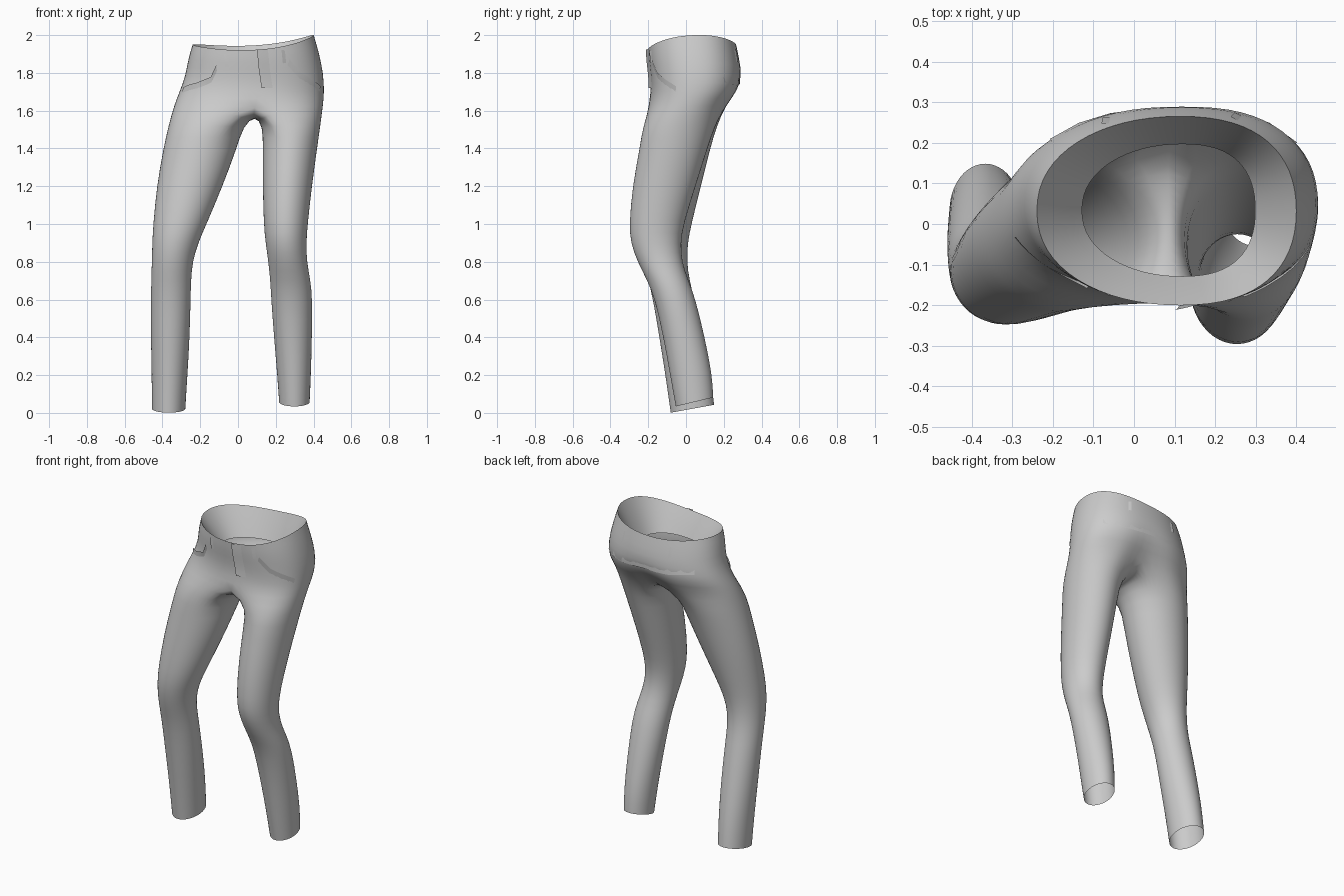
import bpy, bmesh
from math import sin, cos, pi, radians
from mathutils import Vector
from mathutils.bvhtree import BVHTree

cube = bpy.data.objects.get("Cube")
if cube:
    bpy.data.objects.remove(cube)

cloth = bpy.data.materials.new("grey_cloth")
cloth.use_nodes = True
GREY = (0.6, 0.6, 0.6, 1)
cloth.diffuse_color = GREY
bsdf = next(n for n in cloth.node_tree.nodes if n.type == 'BSDF_PRINCIPLED')
bsdf.inputs["Base Color"].default_value = GREY
bsdf.inputs["Roughness"].default_value = 0.8


def finish(bm, name, subdivide=True):
    bmesh.ops.recalc_face_normals(bm, faces=bm.faces)
    mesh = bpy.data.meshes.new(name)
    bm.to_mesh(mesh)
    bm.free()
    mesh.materials.append(cloth)
    for poly in mesh.polygons:
        poly.use_smooth = True
    obj = bpy.data.objects.new(name, mesh)
    bpy.context.collection.objects.link(obj)
    if subdivide:
        mod = obj.modifiers.new("smooth", 'SUBSURF')
        mod.levels = mod.render_levels = 1
    return obj


def skin(bm, a, b):
    for i in range(len(a)):
        j = (i + 1) % len(a)
        bm.faces.new((a[i], a[j], b[j], b[i]))


def power(v, e):
    return abs(v) ** e * (1 if v > 0 else -1)


HALF = 16


def hip_ring(bm, z, x0, x1, y0, y1, rim=0.0, cleft=0.0):
    """Ring from the centre front, round the left side to the back and on."""
    ring = []
    for i in range(2 * HALF):
        a = -pi / 2 + pi * i / HALF
        u, v = power(cos(a), 0.9), power(sin(a), 0.9)
        x = (x0 + x1) / 2 + (x1 - x0) / 2 * u + 0.035 * (1 - u * u)
        y = (y0 + y1) / 2 + (y1 - y0) / 2 * v
        if v > 0:
            y -= cleft * max(0, 1 - abs(u) * 2.5)
        dz = rim * (0.025 * u + 0.04 * u * u + 0.012 * v)
        ring.append(bm.verts.new((x, y, z + dz)))
    return ring


def leg_ring(bm, side, count, z, x0, x1, y0, y1, tilt=0.0):
    ring = []
    for i in range(count):
        a = radians(-120 + 360 * i / count)
        ring.append(bm.verts.new(((x0 + x1) / 2 + side * (x1 - x0) / 2 * cos(a),
                                  (y0 + y1) / 2 + (y1 - y0) / 2 * sin(a),
                                  z + tilt * sin(a))))
    return ring


# Trousers: hips split into two legs along a crotch seam
RIM = (1.935, -0.242, 0.402, -0.202, 0.267, 1.0)
bm = bmesh.new()
hips = [hip_ring(bm, *RIM),
        hip_ring(bm, 1.87, -0.265, 0.43, -0.2, 0.282, 0.6),
        hip_ring(bm, 1.78, -0.28, 0.454, -0.187, 0.298, 0.2),
        hip_ring(bm, 1.70, -0.312, 0.458, -0.187, 0.287, 0, 0.02),
        hip_ring(bm, 1.63, -0.34, 0.452, -0.2, 0.23, 0, 0.05)]
for a, b in zip(hips, hips[1:]):
    skin(bm, a, b)

base = hips[-1]
front, back = base[0], base[HALF]
seam = []
for k in range(1, 8):
    p = front.co.lerp(back.co, k / 8)
    p.z -= 0.055 * sin(pi * k / 8) ** 0.6
    seam.append(bm.verts.new(p))

# Rows: height, x range, y range
LEFT = [(1.52, 0.13, 0.437, -0.23, 0.155), (1.4, 0.13, 0.42, -0.247, 0.115),
        (1.2, 0.13, 0.392, -0.285, 0.052), (1.0, 0.135, 0.37, -0.302, -0.012),
        (0.9, 0.145, 0.362, -0.295, -0.027), (0.8, 0.16, 0.365, -0.258, -0.022),
        (0.7, 0.17, 0.385, -0.205, 0.015), (0.6, 0.175, 0.395, -0.165, 0.052),
        (0.4, 0.19, 0.392, -0.12, 0.1), (0.2, 0.207, 0.387, -0.085, 0.14),
        (0.058, 0.217, 0.38, -0.055, 0.145, 0.024)]
RIGHT = [(1.52, -0.37, 0.03, -0.215, 0.165), (1.4, -0.397, -0.005, -0.22, 0.13),
         (1.2, -0.432, -0.08, -0.237, 0.08), (1.0, -0.45, -0.165, -0.252, 0.03),
         (0.9, -0.455, -0.21, -0.248, 0.01), (0.8, -0.457, -0.24, -0.23, 0.005),
         (0.7, -0.46, -0.248, -0.2, 0.02), (0.6, -0.462, -0.25, -0.175, 0.045),
         (0.4, -0.462, -0.255, -0.142, 0.09), (0.2, -0.458, -0.267, -0.11, 0.132),
         (0.022, -0.456, -0.278, -0.082, 0.15, 0.021)]
for side, rows in ((1, LEFT), (-1, RIGHT)):
    loop = [base[(side * i) % (2 * HALF)] for i in range(HALF + 1)] + seam[::-1]
    for row in rows:
        ring = leg_ring(bm, side, len(loop), *row)
        skin(bm, loop, ring)
        loop = ring
trousers = finish(bm, "trousers")

# Inner lining sloping in from the waist rim
bm = bmesh.new()
lining = [hip_ring(bm, *RIM),
          hip_ring(bm, 1.86, -0.185, 0.35, -0.165, 0.232, 0.5),
          hip_ring(bm, 1.78, -0.13, 0.3, -0.13, 0.198)]
for a, b in zip(lining, lining[1:]):
    skin(bm, a, b)
finish(bm, "waist_lining")

# Sewn details laid onto the cloth
bpy.context.view_layer.update()
surface = BVHTree.FromObject(trousers, bpy.context.evaluated_depsgraph_get())


def on_cloth(p, lift):
    co, normal, _, _ = surface.find_nearest(Vector(p))
    out = Vector((co.x - 0.08, co.y - 0.04, 0))
    return co + normal * (lift if normal.dot(out) > 0 else -lift)


def patch(name, path, offset, lift=0.005, steps=4):
    """Thin strip along a path, widened by an offset vector."""
    bm = bmesh.new()
    pts = [Vector(a).lerp(Vector(b), s / steps)
           for a, b in zip(path, path[1:]) for s in range(steps)] + [Vector(path[-1])]
    rows = []
    for p in pts:
        edge = [on_cloth(p + Vector(offset) * t, lift * (1 - t)) for t in (0, 0.5, 1)]
        rows.append([bm.verts.new(q) for q in edge])
    for a, b in zip(rows, rows[1:]):
        for i in range(2):
            bm.faces.new((a[i], a[i + 1], b[i + 1], b[i]))
    finish(bm, name, False)


patch("fly_flap", [(0.1, -0.22, 1.925), (0.11, -0.21, 1.82), (0.125, -0.2, 1.72)],
      (0.06, 0, 0), 0.012)
patch("left_pocket_lip", [(0.28, -0.2, 1.87), (0.34, -0.16, 1.80), (0.45, -0.06, 1.73)],
      (-0.01, 0, -0.03))
patch("right_pocket_lip", [(-0.12, -0.17, 1.84), (-0.15, -0.16, 1.78),
                           (-0.22, -0.11, 1.75), (-0.31, -0.04, 1.73)],
      (0, 0, -0.03), 0.008)
patch("back_yoke", [(-0.2, 0.2, 1.75), (0.09, 0.32, 1.73), (0.4, 0.2, 1.75)],
      (0, 0, 0.03), 0.004)
for name, x, y, z in (("front_right_loop", -0.075, -0.2, 1.83),
                      ("front_left_loop", 0.24, -0.2, 1.85),
                      ("back_right_loop", -0.08, 0.27, 1.84),
                      ("back_left_loop", 0.25, 0.28, 1.86)):
    patch(name, [(x, y, z), (x - 0.008, y, z + 0.07)], (0.02, 0, 0))
